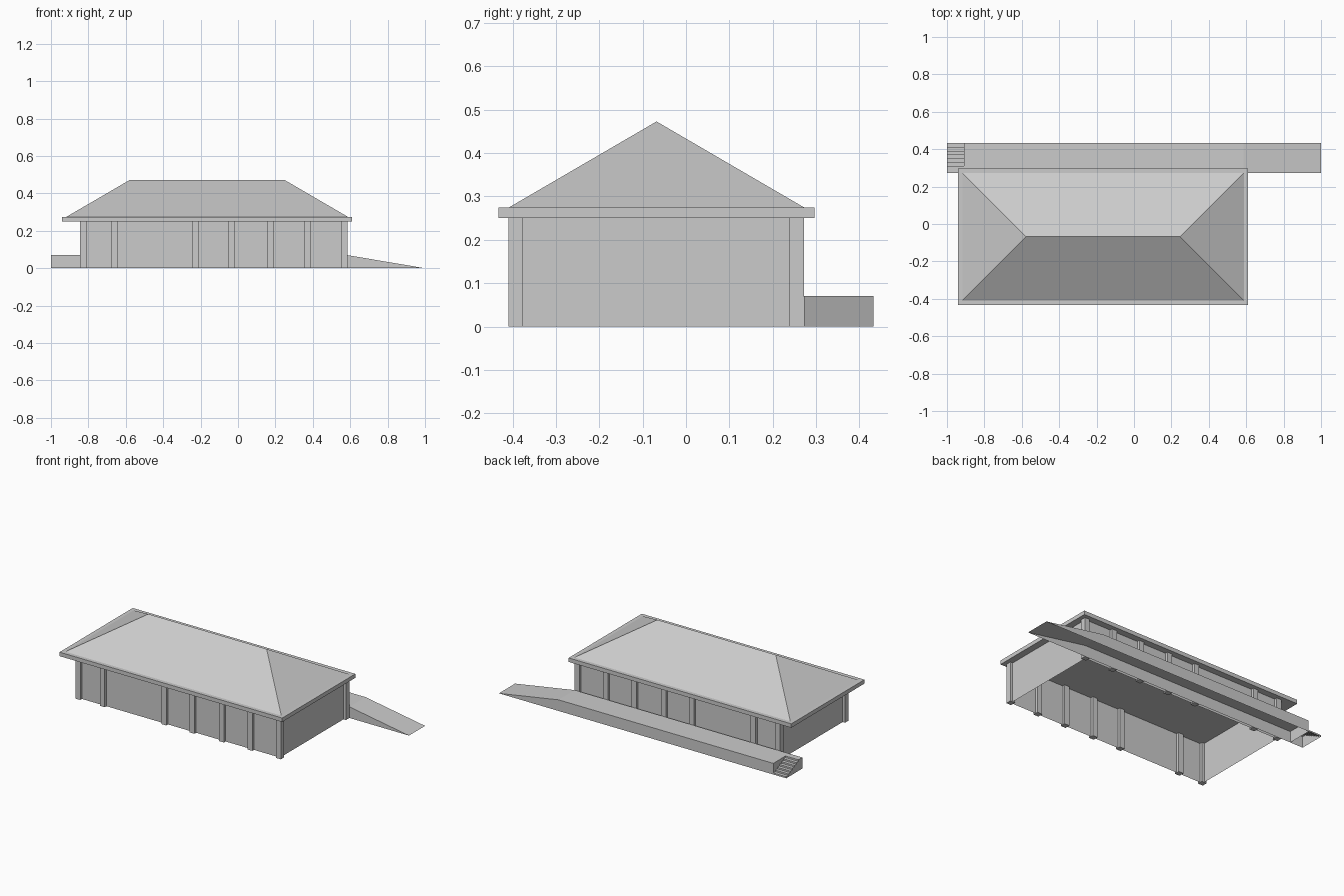
import bpy
import bmesh

cube = bpy.data.objects.get("Cube")
if cube:
    bpy.data.objects.remove(cube, do_unlink=True)

grey = bpy.data.materials.new("plain_grey")
grey.use_nodes = True
grey.diffuse_color = (0.6, 0.6, 0.6, 1)
grey.node_tree.nodes["Principled BSDF"].inputs["Base Color"].default_value = (0.6, 0.6, 0.6, 1)


def finish(name, bm):
    """Turn a bmesh into a flat shaded object."""
    bmesh.ops.recalc_face_normals(bm, faces=bm.faces)
    mesh = bpy.data.meshes.new(name)
    bm.to_mesh(mesh)
    bm.free()
    mesh.materials.append(grey)
    obj = bpy.data.objects.new(name, mesh)
    bpy.context.collection.objects.link(obj)
    return obj


def box(name, x0, x1, y0, y1, z0, z1, capped=True):
    bm = bmesh.new()
    bmesh.ops.create_cube(bm, size=1)
    for v in bm.verts:
        v.co.x = x1 if v.co.x > 0 else x0
        v.co.y = y1 if v.co.y > 0 else y0
        v.co.z = z1 if v.co.z > 0 else z0
    if not capped:
        ends = [f for f in bm.faces if abs(f.normal.z) > 0.5]
        bmesh.ops.delete(bm, geom=ends, context='FACES_ONLY')
    return finish(name, bm)


def extrude_profile(name, points, offset):
    """Extrude an outline by offset and leave its ground side open."""
    bm = bmesh.new()
    face = bm.faces.new([bm.verts.new(p) for p in points])
    result = bmesh.ops.extrude_face_region(bm, geom=[face], use_keep_orig=True)
    moved = [g for g in result["geom"] if isinstance(g, bmesh.types.BMVert)]
    bmesh.ops.translate(bm, verts=moved, vec=offset)
    ground = [f for f in bm.faces if all(v.co.z < 0.0001 for v in f.verts)]
    bmesh.ops.delete(bm, geom=ground, context='FACES_ONLY')
    return finish(name, bm)


LEFT, RIGHT = -0.845, 0.585
FRONT, BACK = -0.41, 0.272
EAVE, EAVE_TOP = 0.25, 0.275
POST = 0.034
DECK = 0.07

# Walls: thin shell on the centre line of the posts
h = POST / 2
box("walls", LEFT + h, RIGHT - h, FRONT + h, BACK - h, 0, EAVE, capped=False)

# Posts along the front and back
for i, x in enumerate((LEFT, -0.675, -0.246, -0.05, 0.155, 0.353, RIGHT - POST)):
    for side, y in (("front", FRONT), ("back", BACK - POST)):
        box(f"{side}_post_{i + 1}", x, x + POST, y, y + POST, 0, EAVE)

# Eave slab
box("eave_slab", -0.94, 0.61, -0.432, 0.296, EAVE, EAVE_TOP)

# Hipped roof
bm = bmesh.new()
base = [bm.verts.new((x, y, EAVE_TOP)) for x, y in
        ((-0.917, -0.408), (0.587, -0.408), (0.587, 0.272), (-0.917, 0.272))]
ridge_left = bm.verts.new((-0.577, -0.068, 0.473))
ridge_right = bm.verts.new((0.247, -0.068, 0.473))
bm.faces.new((base[0], base[1], ridge_right, ridge_left))
bm.faces.new((base[1], base[2], ridge_right))
bm.faces.new((base[2], base[3], ridge_left, ridge_right))
bm.faces.new((base[3], base[0], ridge_left))
bm.faces.new(base[::-1])
finish("hipped_roof", bm)

# Back walkway with its ramp
STAIR_X, OUTER = -0.91, 0.432
extrude_profile("walkway_and_ramp",
                [(x, BACK, z) for x, z in
                 ((STAIR_X, 0), (STAIR_X, DECK), (RIGHT, DECK), (1, 0))],
                (0, OUTER - BACK, 0))

# Stairs falling towards the back, with a small landing at the top
STEPS, TOP_Y = 7, 0.31
run, rise = (OUTER - TOP_Y) / (STEPS - 1), DECK / STEPS
outline = [(-1, BACK, 0), (-1, BACK, DECK)]
for i in range(STEPS):
    y = TOP_Y + i * run
    outline += [(-1, y, DECK - i * rise), (-1, y, DECK - (i + 1) * rise)]
extrude_profile("stairs", outline, (STAIR_X + 1, 0, 0))
